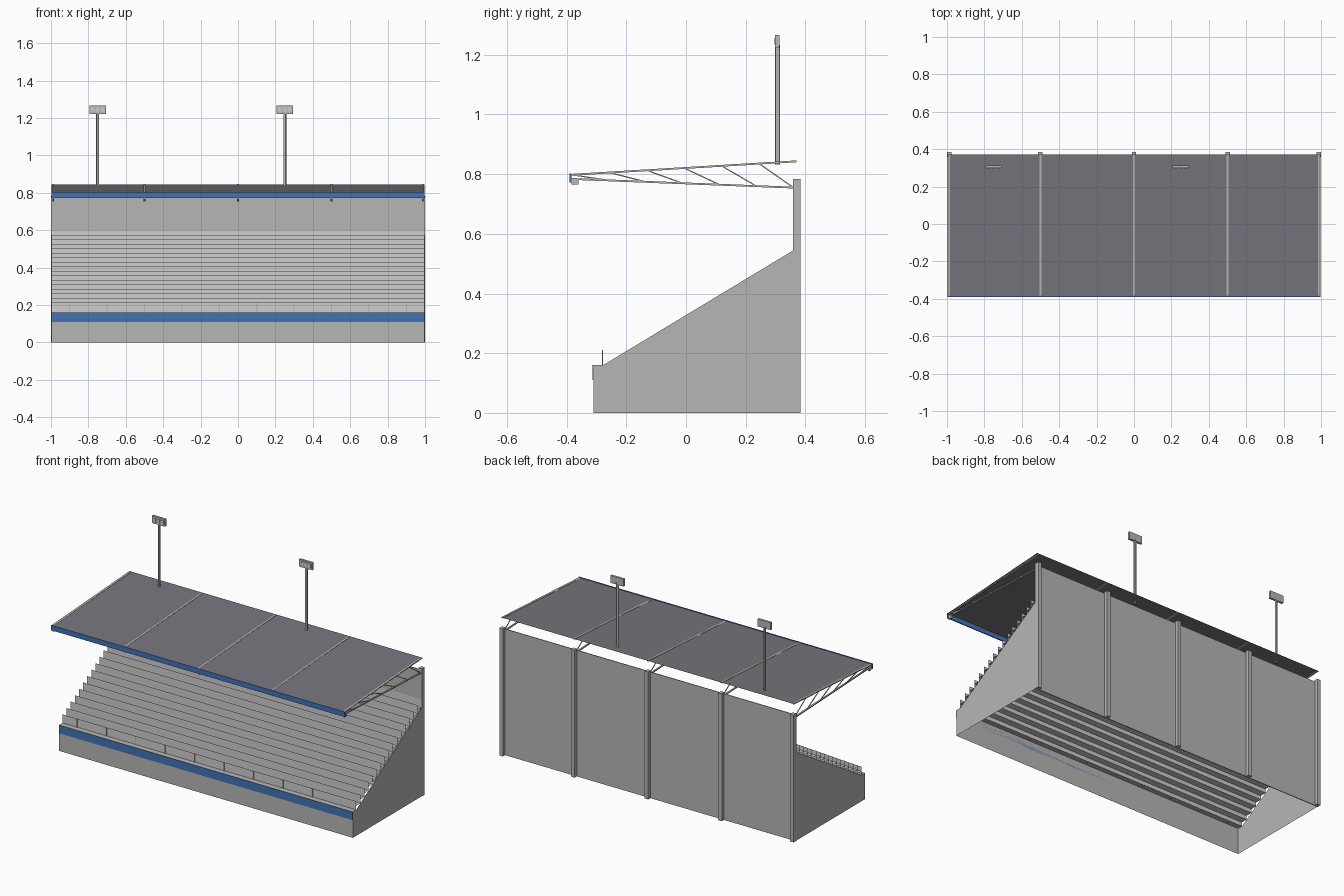
import bpy, bmesh
from mathutils import Vector

cube = bpy.data.objects.get("Cube")
if cube:
    bpy.data.objects.remove(cube)


def material(name, rgb):
    m = bpy.data.materials.new(name)
    m.use_nodes = True
    col = (*rgb, 1)
    m.diffuse_color = col
    bsdf = next(n for n in m.node_tree.nodes if n.type == 'BSDF_PRINCIPLED')
    bsdf.inputs["Base Color"].default_value = col
    return m


CONCRETE = material("concrete_grey", (0.47, 0.47, 0.455))
SEAT = material("seat_light_grey", (0.62, 0.62, 0.62))
BLUE = material("board_blue", (0.06, 0.17, 0.46))
ROOF = material("roof_slate", (0.18, 0.18, 0.205))
STEEL = material("steel_grey", (0.48, 0.48, 0.46))


def finish(name, bm, mat):
    mesh = bpy.data.meshes.new(name)
    bm.to_mesh(mesh)
    bm.free()
    mesh.materials.append(mat)
    ob = bpy.data.objects.new(name, mesh)
    bpy.context.scene.collection.objects.link(ob)
    return ob


def add_box(bm, lo, hi):
    lo, hi = Vector(lo), Vector(hi)
    verts = bmesh.ops.create_cube(bm, size=1)["verts"]
    for v in verts:
        v.co = (lo + hi) / 2 + v.co * (hi - lo)


def box(name, lo, hi, mat):
    bm = bmesh.new()
    add_box(bm, lo, hi)
    return finish(name, bm, mat)


def add_strip(bm, a, b, half):
    """Sheet spanning the width between two (y, z) points."""
    pts = [(-half, *a), (half, *a), (half, *b), (-half, *b)]
    bm.faces.new([bm.verts.new(p) for p in pts])


def add_bar(bm, x, a, b, w, h):
    """Square bar between two (y, z) points in the plane at x."""
    a, b = Vector((x, *a)), Vector((x, *b))
    d = (b - a).normalized()
    side = Vector((w / 2, 0, 0))
    up = side.normalized().cross(d) * h / 2
    corners = (side + up, up - side, -side - up, side - up)
    s = [bm.verts.new(a + c) for c in corners]
    e = [bm.verts.new(b + c) for c in corners]
    bm.faces.new(s)
    bm.faces.new(e[::-1])
    for i in range(4):
        j = (i + 1) % 4
        bm.faces.new((s[j], s[i], e[i], e[j]))


HALF = 0.998
FRONT, START, BACK = -0.31, -0.278, 0.36
LEDGE, SLOPE_TOP, ROWS = 0.16, 0.545, 16
BAYS = (-0.988, -0.5, 0, 0.5, 0.988)

# Hollow stand: open-bottomed front wall, ledge and end walls
bm = bmesh.new()
add_strip(bm, (FRONT, 0), (FRONT, LEDGE), HALF)
add_strip(bm, (FRONT, LEDGE), (START, LEDGE), HALF)
finish("front_wall", bm, CONCRETE)
profile = [(FRONT, 0), (BACK, 0), (BACK, SLOPE_TOP), (START, LEDGE), (FRONT, LEDGE)]
for side, x in (("right", -HALF), ("left", HALF)):
    bm = bmesh.new()
    pts = profile if x > 0 else profile[::-1]
    bm.faces.new([bm.verts.new((x, *p)) for p in pts])
    finish(side + "_end_wall", bm, CONCRETE)
box("front_board", (-HALF, FRONT - 0.004, 0.11), (HALF, FRONT, LEDGE), BLUE)

# Terrace of treads, each with a seat back rising above it
bm = bmesh.new()
run, rise = (BACK - START) / ROWS, (SLOPE_TOP - LEDGE) / ROWS
for i in range(ROWS + 1):
    y, z = START + run * i, LEDGE + rise * i
    if i == ROWS:
        y -= 0.004
    add_strip(bm, (y, z), (y, z + 0.052), HALF)
    if i < ROWS:
        add_strip(bm, (y, z + rise), (y + run, z + rise), HALF)
finish("seat_rows", bm, SEAT)

# Low front rail posts
bm = bmesh.new()
for i in range(10):
    x = -0.9 + 0.2 * i
    add_box(bm, (x - 0.003, START - 0.004, 0.15), (x + 0.003, START, 0.21))
finish("rail_posts", bm, STEEL)

# Back wall and its columns
box("back_wall", (-HALF, BACK - 0.002, 0), (HALF, BACK + 0.003, 0.775), CONCRETE)
bm = bmesh.new()
for x in BAYS:
    add_box(bm, (x - 0.012, BACK - 0.002, 0), (x + 0.012, BACK + 0.024, 0.783))
finish("back_columns", bm, CONCRETE)

# Roof sheet and blue fascia
bm = bmesh.new()
add_strip(bm, (-0.385, 0.8), (0.372, 0.844), HALF)
finish("roof_sheet", bm, ROOF)
box("roof_fascia", (-HALF, -0.39, 0.772), (HALF, -0.384, 0.803), BLUE)

# Roof trusses: two chords with sloping braces
bm = bmesh.new()
top_a, top_b = Vector((-0.383, 0.798)), Vector((0.37, 0.843))
low_a, low_b = Vector((-0.383, 0.784)), Vector((0.36, 0.755))
for x in BAYS:
    add_bar(bm, x, top_a, top_b, 0.01, 0.006)
    add_bar(bm, x, low_a, low_b, 0.01, 0.006)
    add_box(bm, (x - 0.005, -0.384, 0.765), (x + 0.005, -0.36, 0.785))
    for k in range(6):
        add_bar(bm, x, top_a.lerp(top_b, k / 6), low_a.lerp(low_b, (k + 1) / 6), 0.004, 0.004)
finish("roof_trusses", bm, STEEL)

# Floodlights on poles
for n, x in enumerate((-0.75, 0.25), 1):
    bpy.ops.mesh.primitive_cylinder_add(vertices=12, radius=0.008, depth=0.4,
                                        location=(x, 0.307, 1.033))
    pole = bpy.context.object
    pole.name = f"light_pole_{n}"
    pole.data.materials.append(STEEL)
    bpy.ops.object.shade_smooth_by_angle()
    box(f"light_head_{n}", (x - 0.045, 0.299, 1.222), (x + 0.045, 0.313, 1.267), STEEL)
    bm = bmesh.new()
    for k in (-1, 0, 1):
        cx = x + k * 0.027
        add_box(bm, (cx - 0.01, 0.296, 1.234), (cx + 0.01, 0.299, 1.256))
    finish(f"lamps_{n}", bm, SEAT)
